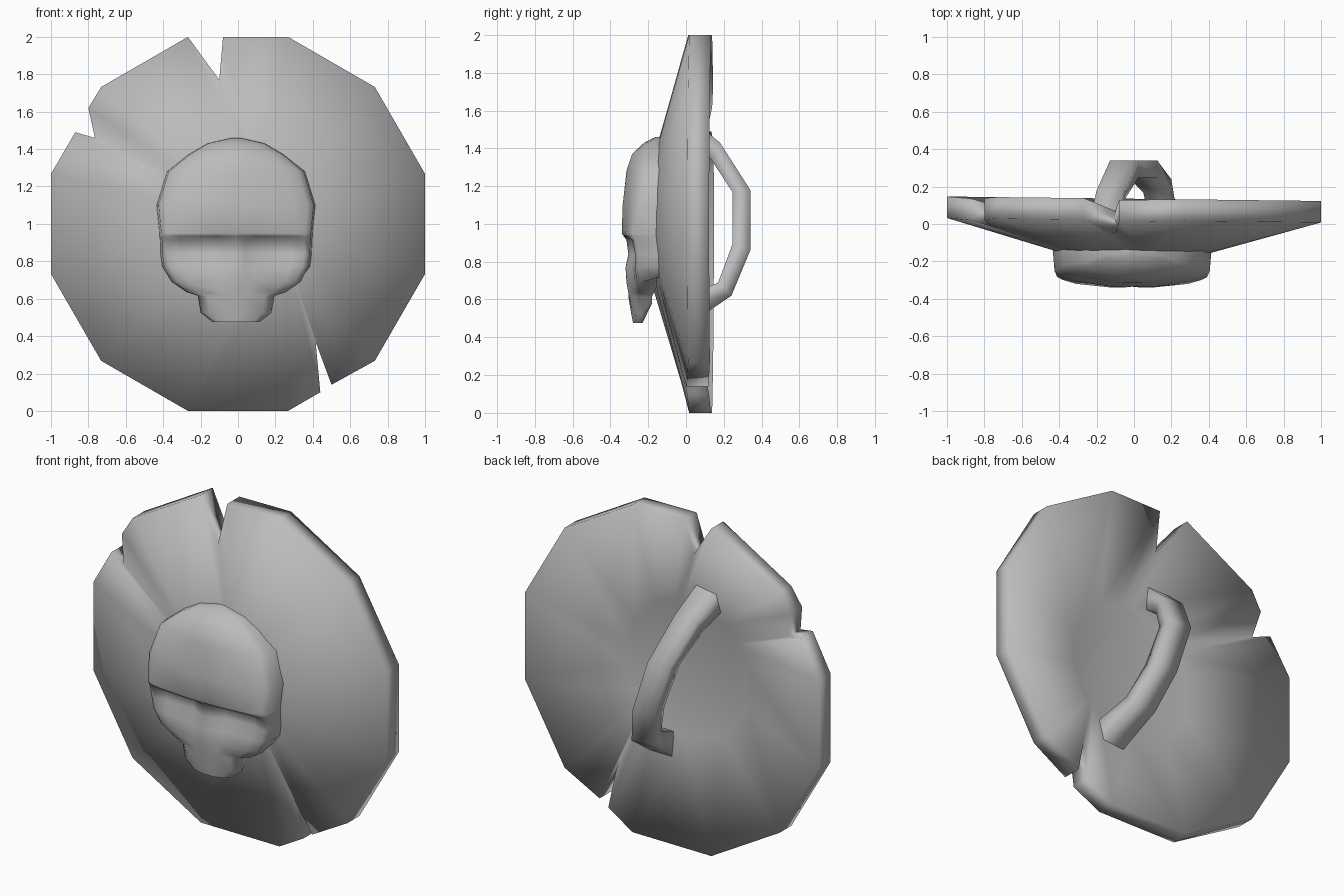
import bpy, bmesh, math
from mathutils import Vector

cube = bpy.data.objects.get("Cube")
if cube:
    bpy.data.objects.remove(cube)

grey = bpy.data.materials.new("plain grey")
grey.use_nodes = True
tone = (0.5, 0.5, 0.5, 1)
grey.diffuse_color = tone
grey.node_tree.nodes["Principled BSDF"].inputs["Base Color"].default_value = tone


def finish(bm, name):
    """Turn a bmesh into a smooth shaded object."""
    bmesh.ops.recalc_face_normals(bm, faces=bm.faces)
    mesh = bpy.data.meshes.new(name)
    bm.to_mesh(mesh)
    bm.free()
    mesh.materials.append(grey)
    for poly in mesh.polygons:
        poly.use_smooth = True
    obj = bpy.data.objects.new(name, mesh)
    bpy.context.collection.objects.link(obj)


def bridge(bm, ring_a, ring_b, closed=True):
    """Join two equal rows of vertices with quads."""
    count = len(ring_a)
    for i in range(count if closed else count - 1):
        j = (i + 1) % count
        bm.faces.new((ring_a[i], ring_a[j], ring_b[j], ring_b[i]))


# Shield outline: a twelve-sided disc, clockwise, with three battle notches
# that each follow one of its corners
notches = {
    4: [(0.50, -0.86), (0.415, -0.63), (0.44, -0.90)],
    9: [(-0.87, 0.49), (-0.765, 0.46), (-0.80, 0.62)],
    11: [(-0.10, 0.77), (-0.08, 1.0)],
}
rim_radius = 1.035
outline = []
for i in range(12):
    a = math.radians(75 - 30 * i)
    outline.append(Vector((rim_radius * math.cos(a), rim_radius * math.sin(a))))
    outline += [Vector(p) for p in notches.get(i, [])]

hub = Vector((0.2, 0.0))


def boss_point(p, radius):
    """Where the line from the hub to p crosses the boss circle."""
    d = (p - hub).normalized()
    b = hub.dot(d)
    return hub + d * (-b + math.sqrt(b * b - hub.dot(hub) + radius ** 2))


def cone_ring(bm, points, radius, inner, outer):
    """Lay points on a cone from the boss depth out to the rim depth."""
    ring = []
    for p in points:
        t = (p.length - radius) / (rim_radius - radius)
        y = inner + (outer - inner) * t - 0.012 * p.x * t
        ring.append(bm.verts.new((p.x, y, 1 + p.y)))
    return ring


front = (0.34, -0.175, 0.02)
back = (0.42, -0.02, 0.135)

bm = bmesh.new()
rings = [
    cone_ring(bm, [boss_point(p, front[0]) for p in outline], *front),
    cone_ring(bm, outline, *front),
    cone_ring(bm, outline, *back),
    cone_ring(bm, [boss_point(p, back[0]) for p in outline], *back),
]
for a, b in zip(rings, rings[1:]):
    bridge(bm, a, b)
for ring in (rings[0], rings[-1]):
    bm.faces.new(ring)
finish(bm, "shield")

# Skull: rows of height, half width, and depth from the middle to the side
columns = (0, 0.12, 0.27, 0.75, 0.92, 1)
rows = [
    (1.46, 0.02, 0.16, 0.16, 0.16, 0.16, 0.16, 0.16),
    (1.43, 0.15, 0.22, 0.22, 0.22, 0.20, 0.18, 0.17),
    (1.37, 0.25, 0.285, 0.285, 0.28, 0.25, 0.22, 0.20),
    (1.28, 0.36, 0.315, 0.315, 0.31, 0.28, 0.25, 0.22),
    (1.10, 0.415, 0.335, 0.335, 0.335, 0.305, 0.28, 0.25),
    (0.95, 0.40, 0.335, 0.34, 0.34, 0.32, 0.30, 0.285),
    (0.935, 0.40, 0.33, 0.33, 0.33, 0.315, 0.30, 0.28),
    (0.915, 0.397, 0.315, 0.295, 0.26, 0.25, 0.285, 0.27),
    (0.84, 0.395, 0.305, 0.29, 0.255, 0.245, 0.27, 0.255),
    (0.77, 0.385, 0.32, 0.31, 0.29, 0.275, 0.27, 0.25),
    (0.69, 0.345, 0.315, 0.31, 0.30, 0.27, 0.26, 0.24),
    (0.635, 0.265, 0.305, 0.305, 0.30, 0.27, 0.25, 0.23),
    (0.615, 0.205, 0.305, 0.30, 0.30, 0.28, 0.25, 0.22),
    (0.525, 0.19, 0.29, 0.29, 0.285, 0.27, 0.25, 0.22),
    (0.475, 0.125, 0.28, 0.28, 0.28, 0.265, 0.25, 0.23),
]
bm = bmesh.new()
strips = []
for z, width, *depths in rows:
    half = [(width * c, -d, z) for c, d in zip(columns, depths)]
    if z > 0.63:
        half.append((width * 1.025, -0.13, max(z, 0.72)))
    else:
        half.append((width, -0.18, max(z, 0.58)))
    left = [(-x, y, h) for x, y, h in reversed(half[1:])]
    strips.append([bm.verts.new((x - 0.01, y, h)) for x, y, h in left + half])
for upper, lower in zip(strips, strips[1:]):
    bridge(bm, upper, lower, closed=False)
bm.faces.new(strips[0])
jaw_bottom = bm.faces.new(strips[-1])
for edge in jaw_bottom.edges:
    edge.smooth = False
finish(bm, "skull")

# Handle: slanted square bar, given as outer and inner side profile pairs
profile = [
    ((0.00, 1.58), (0.00, 1.43)),
    ((0.18, 1.43), (0.13, 1.345)),
    ((0.34, 1.18), (0.245, 1.17)),
    ((0.34, 0.86), (0.245, 0.89)),
    ((0.24, 0.62), (0.17, 0.69)),
    ((-0.01, 0.45), (-0.01, 0.61)),
]
bm = bmesh.new()
rings = []
for outer, inner in profile:
    middle = 0.34 * (1.02 - (outer[1] + inner[1]) / 2)
    corners = [(-0.075, outer), (0.075, outer), (0.075, inner), (-0.075, inner)]
    rings.append([bm.verts.new((middle + dx, y, z)) for dx, (y, z) in corners])
for a, b in zip(rings, rings[1:]):
    bridge(bm, a, b)
finish(bm, "handle")
